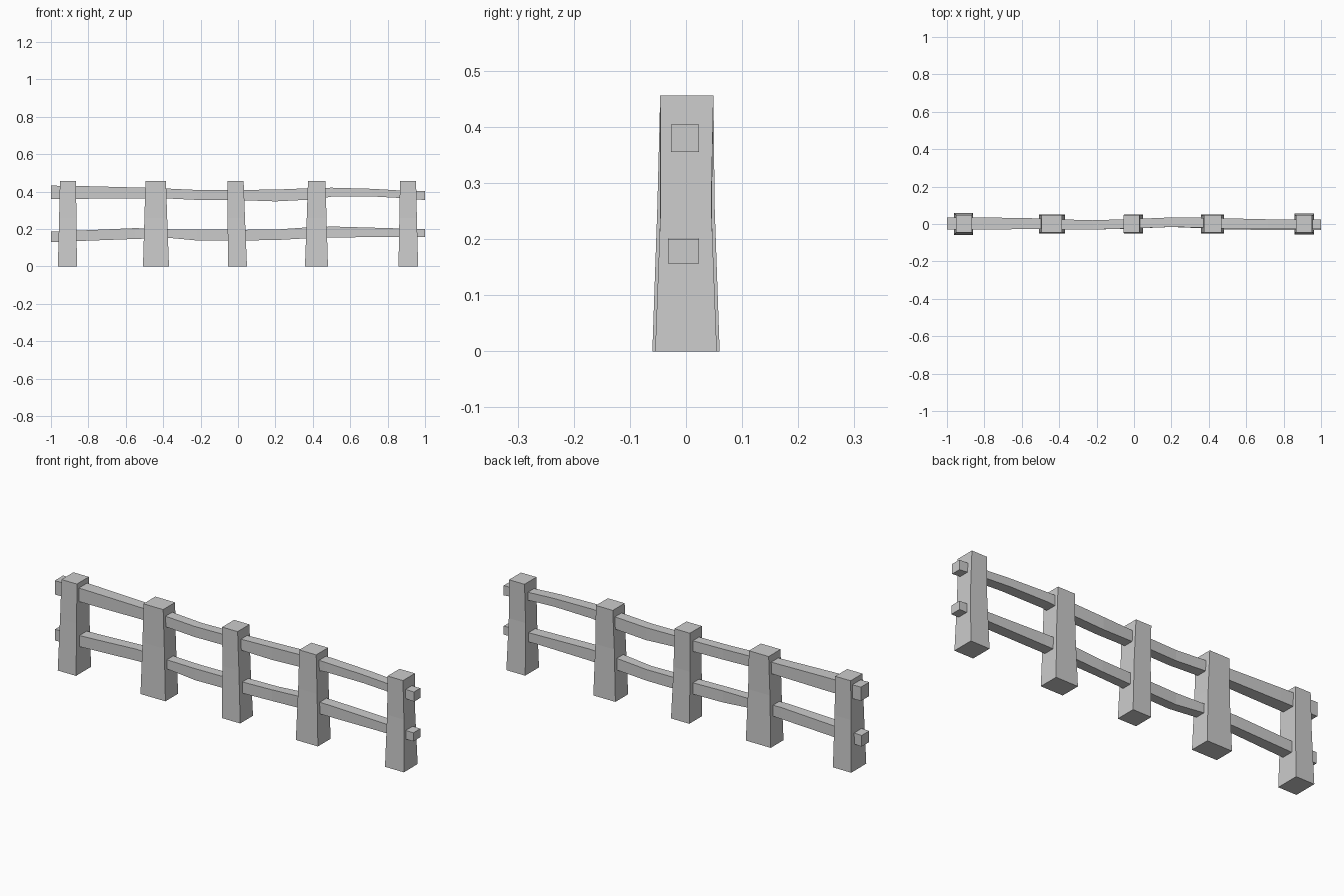
import bpy, bmesh


def loft(name, rings):
    """Skin a list of four-cornered rings into a closed flat-faced solid."""
    bm = bmesh.new()
    loops = [[bm.verts.new(p) for p in ring] for ring in rings]
    bm.faces.new(loops[0])
    bm.faces.new(loops[-1])
    for a, b in zip(loops, loops[1:]):
        for i in range(4):
            j = (i + 1) % 4
            bm.faces.new((a[i], a[j], b[j], b[i]))
    bmesh.ops.recalc_face_normals(bm, faces=bm.faces)
    mesh = bpy.data.meshes.new(name)
    bm.to_mesh(mesh)
    bm.free()
    bpy.context.collection.objects.link(bpy.data.objects.new(name, mesh))


def post(name, sections):
    # section: z, x0, x1, y0, y1
    loft(name, [[(x0, y0, z), (x1, y0, z), (x1, y1, z), (x0, y1, z)]
                for z, x0, x1, y0, y1 in sections])


def rail(name, sections):
    # section: x, z0, z1, y0, y1
    loft(name, [[(x, y0, z0), (x, y1, z0), (x, y1, z1), (x, y0, z1)]
                for x, z0, z1, y0, y1 in sections])


TOP = 0.456
# Tapered posts: bottom and top x ranges, base half depth, mid-height back edge
posts = [
    (-0.963, -0.861, -0.952, -0.866, 0.060, 0.051),
    (-0.508, -0.369, -0.495, -0.385, 0.051, 0.046),
    (-0.054, 0.048, -0.056, 0.030, 0.051, 0.046),
    (0.358, 0.481, 0.374, 0.468, 0.051, 0.046),
    (0.858, 0.963, 0.866, 0.952, 0.055, 0.045),
]
for n, (b0, b1, t0, t1, d, m) in enumerate(posts):
    post(f"post_{n + 1}", [
        (0, b0, b1, -d, d),
        (0.26, b0 + (t0 - b0) * 0.6, b1 + (t1 - b1) * 0.6, -m, m),
        (TOP, t0, t1, -0.046, 0.049),
    ])

# Uneven rails running through the posts
rail("upper_rail", [
    (-1.0, 0.362, 0.432, -0.030, 0.036),
    (-0.80, 0.362, 0.429, -0.030, 0.035),
    (-0.50, 0.363, 0.421, -0.026, 0.030),
    (-0.37, 0.363, 0.416, -0.029, 0.024),
    (-0.22, 0.356, 0.409, -0.030, 0.020),
    (0.0, 0.355, 0.409, -0.023, 0.027),
    (0.20, 0.348, 0.411, -0.016, 0.035),
    (0.40, 0.358, 0.419, -0.020, 0.033),
    (0.50, 0.373, 0.421, -0.026, 0.030),
    (0.72, 0.374, 0.415, -0.028, 0.025),
    (0.87, 0.366, 0.406, -0.027, 0.023),
    (1.0, 0.355, 0.404, -0.027, 0.023),
])
rail("lower_rail", [
    (-1.0, 0.130, 0.186, -0.030, 0.030),
    (-0.80, 0.138, 0.194, -0.030, 0.028),
    (-0.55, 0.147, 0.205, -0.026, 0.026),
    (-0.37, 0.153, 0.199, -0.029, 0.022),
    (-0.22, 0.139, 0.197, -0.030, 0.018),
    (0.0, 0.139, 0.196, -0.024, 0.025),
    (0.20, 0.141, 0.197, -0.016, 0.029),
    (0.40, 0.152, 0.211, -0.024, 0.028),
    (0.52, 0.155, 0.213, -0.030, 0.025),
    (0.80, 0.158, 0.205, -0.032, 0.023),
    (1.0, 0.157, 0.200, -0.032, 0.023),
])
